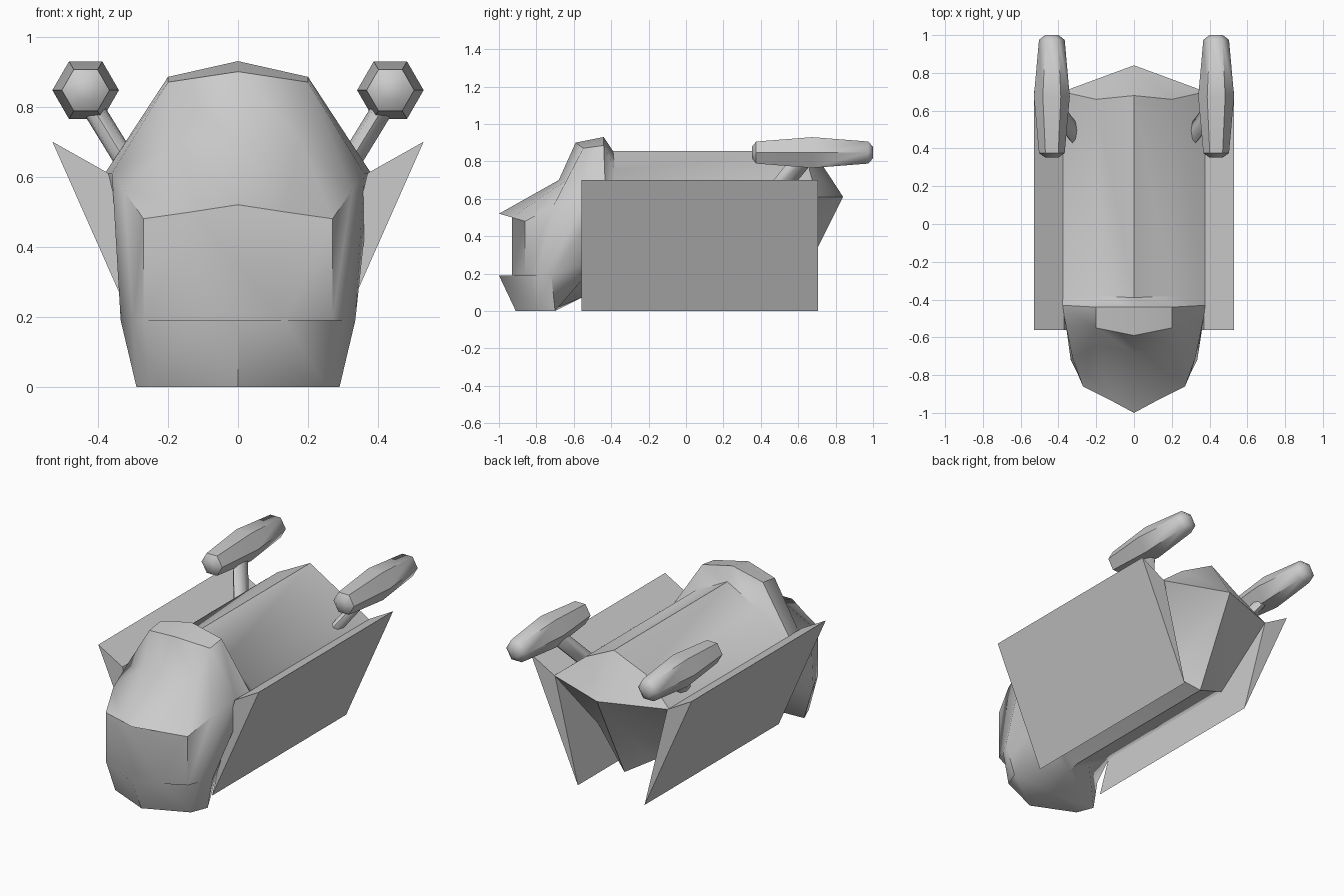
import bpy, bmesh, math

if "Cube" in bpy.data.objects:
    bpy.data.objects.remove(bpy.data.objects["Cube"])


def finish(name, bm, angle=45):
    bmesh.ops.recalc_face_normals(bm, faces=bm.faces)
    mesh = bpy.data.meshes.new(name)
    bm.to_mesh(mesh)
    bm.free()
    ob = bpy.data.objects.new(name, mesh)
    bpy.context.collection.objects.link(ob)
    bpy.ops.object.select_all(action='DESELECT')
    bpy.context.view_layer.objects.active = ob
    ob.select_set(True)
    bpy.ops.object.shade_smooth_by_angle(angle=math.radians(angle))
    return ob


def loft(name, rings, start=None, end=None, angle=45):
    """Skin closed rings; each end is an n-gon or a fan to a point."""
    bm = bmesh.new()
    loops = [[bm.verts.new(p) for p in r] for r in rings]
    n = len(loops[0])
    for a, b in zip(loops, loops[1:]):
        for i in range(n):
            j = (i + 1) % n
            bm.faces.new((a[i], a[j], b[j], b[i]))
    for loop, tip in ((loops[0], start), (loops[-1], end)):
        if tip is None:
            bm.faces.new(loop)
        else:
            v = bm.verts.new(tip)
            for i in range(n):
                bm.faces.new((loop[i], loop[(i + 1) % n], v))
    return finish(name, bm, angle)


def mirrored_ring(half):
    """Half section from keel to ridge, closed on the other side."""
    return half + [(-x, y, z) for x, y, z in half[-2:0:-1]]


# Hull: half sections (keel, bottom, low side, side, shoulder, ridge), nose to tail
hull = [
    [(0, -1, .19), (.13, -.93, .19), (.27, -.86, .19), (.27, -.86, .48), (.13, -.93, .5), (0, -1, .52)],
    [(0, -.91, 0), (.25, -.80, 0), (.30, -.79, .19), (.325, -.71, .56), (.18, -.64, .70), (0, -.68, .70)],
    [(0, -.73, 0), (.29, -.70, 0), (.335, -.72, .19), (.36, -.54, .61), (.2, -.55, .87), (0, -.59, .90)],
    [(0, -.56, .07), (.14, -.56, .16), (.28, -.55, .25), (.38, -.43, .61), (.2, -.44, .885), (0, -.44, .93)],
    [(0, -.50, .09), (.14, -.50, .17), (.28, -.50, .25), (.38, -.40, .61), (.2, -.38, .755), (0, -.39, .855)],
    [(0, .58, .09), (.14, .505, .17), (.28, .43, .25), (.38, .70, .61), (.2, .66, .755), (0, .68, .855)],
]
loft("hull", [mirrored_ring(h) for h in hull], end=(0, .84, .61))

for side, s in (("left", -1), ("right", 1)):
    # Wedge-shaped side wing, leaning outward
    wedge = [(.53, .70), (.22, 0), (.37, .61)]
    loft(side + "_wing", [[(s * x, y, z) for x, z in wedge] for y in (-.56, .705)], angle=20)

    # Six-sided engine pod
    cx, cz = s * .435, .847
    pod = [[(cx + r * math.cos(i * math.pi / 3), y, cz + r * math.sin(i * math.pi / 3))
            for i in range(6)] for y, r in ((.375, .068), (.675, .095), (.975, .068))]
    tips = [[(cx + .035 * math.cos(i * math.pi / 3), y, cz + .035 * math.sin(i * math.pi / 3))
             for i in range(6)] for y in (.352, 1.0)]
    loft(side + "_engine_pod", [tips[0]] + pod + [tips[1]])

    # Strut from hull to pod, swept up and back
    strut = [[(s * x + .024 * math.cos(a), y + .066 * math.sin(a), z + s * -.02 * math.cos(a))
              for a in [i * math.pi / 4 for i in range(8)]]
             for x, y, z in ((.30, .46, .61), (.435, .64, .83))]
    loft(side + "_strut", strut, angle=60)
